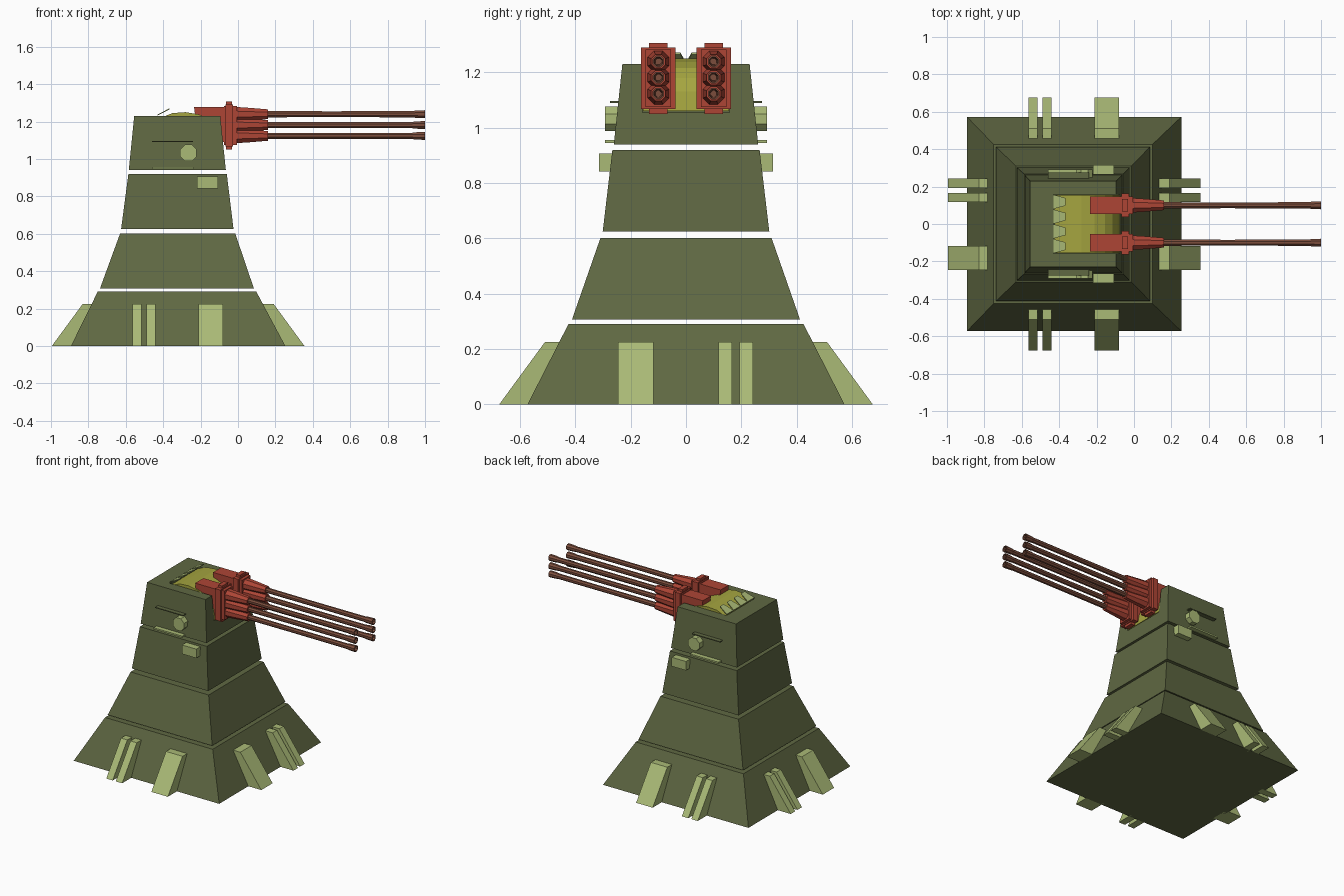
import bpy, bmesh, math
from mathutils import Vector

if "Cube" in bpy.data.objects:
    bpy.data.objects.remove(bpy.data.objects["Cube"])


def material(name, rgb):
    m = bpy.data.materials.new(name)
    m.diffuse_color = (*rgb, 1)
    m.use_nodes = True
    m.node_tree.nodes["Principled BSDF"].inputs["Base Color"].default_value = m.diffuse_color
    return m


OLIVE = material("olive armour", (0.115, 0.138, 0.055))
PALE = material("pale green", (0.402, 0.490, 0.181))
RED = material("red housing", (0.420, 0.060, 0.036))
BROWN = material("brown barrel", (0.200, 0.075, 0.045))
YELLOW = material("yellow drum", (0.376, 0.376, 0.050))

CX = -0.32  # tower centre line


def loft(name, rings, mat, cap=True, closed=False):
    """Skin a list of equal-length point rings."""
    bm = bmesh.new()
    vs = [[bm.verts.new(p) for p in r] for r in rings]
    n = len(rings[0])
    pairs = list(zip(vs, vs[1:])) + ([(vs[-1], vs[0])] if closed else [])
    for a, b in pairs:
        for i in range(n):
            j = (i + 1) % n
            bm.faces.new((a[i], a[j], b[j], b[i]))
    if cap and not closed:
        bm.faces.new(vs[0])
        bm.faces.new(vs[-1])
    bmesh.ops.recalc_face_normals(bm, faces=bm.faces)
    me = bpy.data.meshes.new(name)
    bm.to_mesh(me)
    bm.free()
    me.materials.append(mat)
    ob = bpy.data.objects.new(name, me)
    bpy.context.collection.objects.link(ob)
    return ob


def prism_y(name, prof, y0, y1, mat):
    """Extrude an x-z profile along y."""
    return loft(name, [[(x, y, z) for x, z in prof] for y in (y0, y1)], mat)


def prism_x(name, prof, x0, x1, mat):
    """Extrude a y-z profile along x."""
    return loft(name, [[(x, y, z) for y, z in prof] for x in (x0, x1)], mat)


def box(name, x0, x1, y0, y1, z0, z1, mat):
    return prism_y(name, [(x0, z0), (x1, z0), (x1, z1), (x0, z1)], y0, y1, mat)


def ring_x(x, r, y, z, n=8):
    return [(x, y + r * math.cos(math.tau * (i + .5) / n),
             z + r * math.sin(math.tau * (i + .5) / n)) for i in range(n)]


# Tower: four separate tapered tiers (z, x min, x max, half depth)
def tier(name, *levels):
    return loft(name, [[(a, -h, z), (b, -h, z), (b, h, z), (a, h, z)]
                       for z, a, b, h in levels], OLIVE)


tier("base_tier", (0, -0.893, 0.253, 0.573), (0.29, -0.75, 0.098, 0.425))
tier("lower_tier", (0.307, -0.738, 0.085, 0.412), (0.602, -0.63, -0.015, 0.309))
tier("middle_tier", (0.625, -0.625, -0.024, 0.301), (0.92, -0.586, -0.06, 0.266))
top = tier("top_tier", (0.94, -0.584, -0.065, 0.261), (1.23, -0.555, -0.095, 0.23))

# Slot in the top tier for the gun drum
cutter = box("slot_cutter", -0.43, 0.1, -0.157, 0.157, 1.055, 1.4, OLIVE)
mod = top.modifiers.new("slot", 'BOOLEAN')
mod.operation = 'DIFFERENCE'
mod.object = cutter
mod.solver = 'EXACT'
bpy.context.view_layer.objects.active = top
bpy.ops.object.modifier_apply(modifier=mod.name)
bpy.data.objects.remove(cutter)

# Faceted yellow drum
prism_y("gun_drum", [(-0.425, 1.06), (-0.078, 1.06), (-0.088, 1.13), (-0.115, 1.18),
                     (-0.155, 1.215), (-0.21, 1.238), (-0.28, 1.25), (-0.35, 1.245),
                     (-0.425, 1.215)], -0.155, 0.155, YELLOW)

# Raised toothed guard behind the drum
for k in (-1.5, -0.5, 0.5, 1.5):
    y = k * 0.079
    loft("guard_tooth", [[(-0.43, y - 0.038, 1.232 + d), (-0.43, y + 0.038, 1.232 + d),
                          (-0.365, y + 0.02, 1.265 + d), (-0.365, y - 0.02, 1.265 + d)]
                         for d in (0, 0.006)], PALE)

# Buttress fins around the base
fin = [(0.675, 0), (0.51, 0.225), (0.44, 0.225), (0.55, 0)]
for s in (-1, 1):
    for a, b in ((-0.565, -0.515), (-0.49, -0.44), (-0.21, -0.08)):
        prism_x("side_fin", [(s * d, z) for d, z in fin], a, b, PALE)
    for a, b in ((-0.245, -0.118), (0.117, 0.167), (0.193, 0.243)):
        prism_y("end_fin", [(CX + s * d, z) for d, z in fin], a, b, PALE)

# Fittings on both flanks
for s in (-1, 1):
    loft("flank_knob", [[(-0.265 + r * math.cos(math.tau * (i + .5) / 8), s * y,
                          1.032 + r * math.sin(math.tau * (i + .5) / 8))
                         for i in range(8)] for y, r in ((0.23, 0.048), (0.292, 0.048))], PALE)
    box("flank_upper_rail", -0.46, -0.24, s * 0.23, s * 0.275, 1.09, 1.096, OLIVE)
    box("flank_lower_rail", -0.46, -0.235, s * 0.25, s * 0.292, 0.945, 0.956, PALE)
    box("flank_box", -0.22, -0.108, s * 0.255, s * 0.315, 0.842, 0.906, PALE)

# Twin triple-barrelled guns
for s in (-1, 1):
    y = s * 0.1
    prism_y("gun_breech", [(-0.215, 1.09), (-0.06, 1.09), (-0.06, 1.278), (-0.235, 1.278),
                           (-0.225, 1.2)], y - 0.046, y + 0.046, RED)
    box("gun_flange", -0.075, -0.005, y - 0.046, y + 0.046, 1.075, 1.283, RED)
    box("gun_flange_plate", -0.066, -0.026, y - 0.062, y + 0.062, 1.067, 1.29, RED)
    box("gun_flange_tabs", -0.064, -0.032, y - 0.033, y + 0.033, 1.05, 1.306, RED)
    for z in (1.123, 1.181, 1.239):
        loft("barrel_shroud", [ring_x(-0.01, 0.042, y, z), ring_x(0.06, 0.037, y, z),
                               ring_x(0.16, 0.028, y, z)], RED)
        # open-ended tube with a flared muzzle
        loft("barrel", [ring_x(x, r, y, z) for x, r in
                        ((0.1, 0.018), (0.5, 0.017), (0.93, 0.018), (0.95, 0.021),
                         (1.0, 0.023), (1.0, 0.017), (0.9, 0.012))], BROWN)
